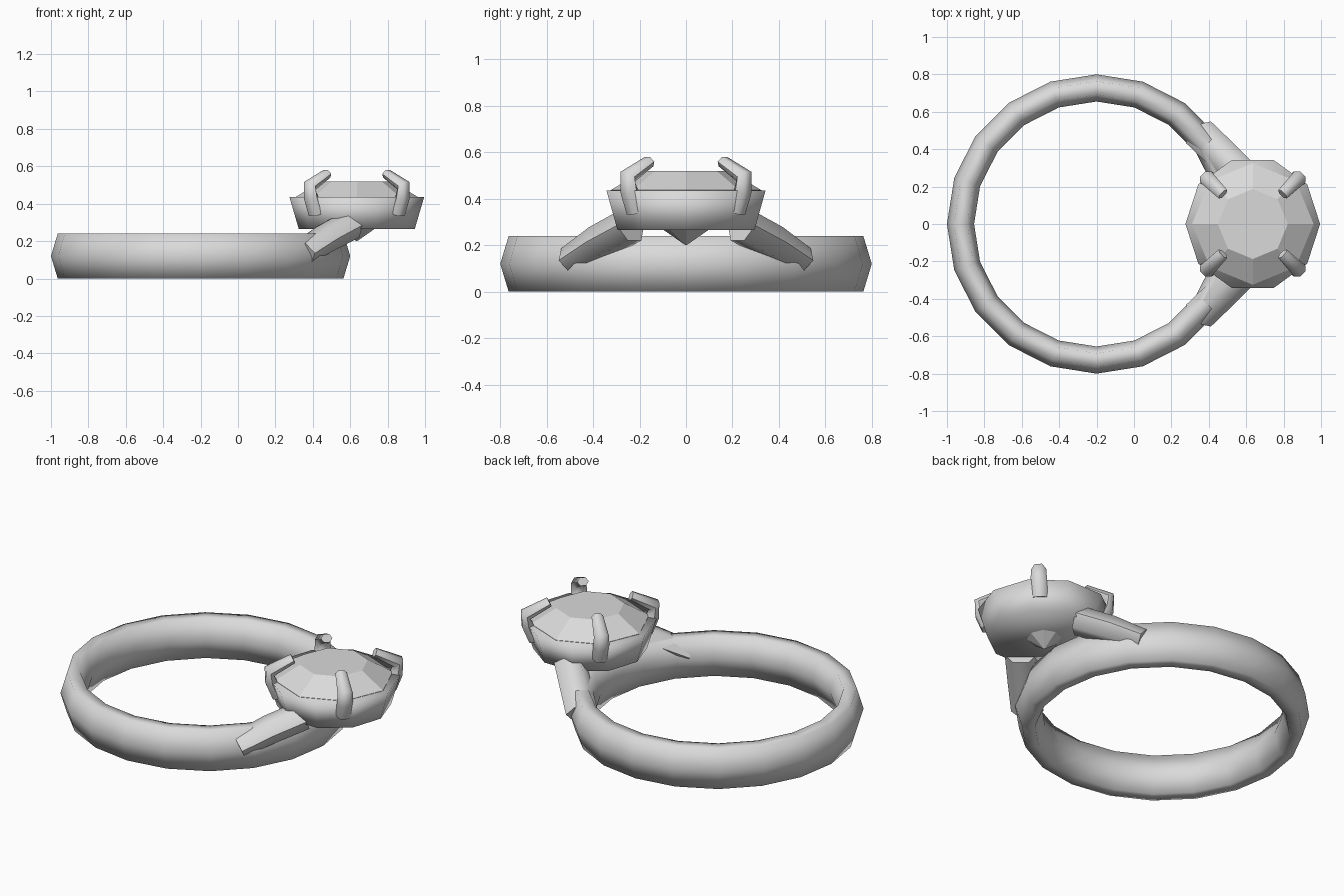
import bpy, bmesh, math
from mathutils import Vector

if "Cube" in bpy.data.objects:
    bpy.data.objects.remove(bpy.data.objects["Cube"])

metal = bpy.data.materials.new("plain grey")
metal.diffuse_color = (0.7, 0.7, 0.7, 1)
metal.use_nodes = True
metal.node_tree.nodes["Principled BSDF"].inputs["Base Color"].default_value = metal.diffuse_color
GX = 0.635  # centre of the stone


def finish(name, bm, smooth=None):
    """Store a bmesh as an object; smooth = sharpest angle kept smooth."""
    bmesh.ops.recalc_face_normals(bm, faces=bm.faces)
    me = bpy.data.meshes.new(name)
    for f in bm.faces:
        f.smooth = smooth is not None
    bm.to_mesh(me)
    bm.free()
    if smooth is not None and smooth < 180:
        me.set_sharp_from_angle(angle=math.radians(smooth))
    me.materials.append(metal)
    ob = bpy.data.objects.new(name, me)
    bpy.context.collection.objects.link(ob)
    return ob


def bridge(bm, loops, closed=False):
    """Join successive vertex loops with quads."""
    n = len(loops[0])
    for k in range(len(loops) if closed else len(loops) - 1):
        a, b = loops[k], loops[(k + 1) % len(loops)]
        for i in range(n):
            j = (i + 1) % n
            bm.faces.new((a[i], a[j], b[j], b[i]))


def lathe(name, cx, sides, profile, closed=False, smooth=None):
    """Spin (radius, z) points round a vertical axis."""
    bm = bmesh.new()
    loops = [[bm.verts.new((cx + r * math.cos(2 * math.pi * i / sides),
                            r * math.sin(2 * math.pi * i / sides), z))
              for i in range(sides)] for r, z in profile]
    bridge(bm, loops, closed)
    if not closed:
        bm.faces.new(loops[0])
        bm.faces.new(loops[-1])
    return finish(name, bm, smooth)


def bar(name, path, side, radii, sides=6):
    """Sweep a polygon section along a path; radii = (across, thick)."""
    bm = bmesh.new()
    pts = [Vector(p) for p in path]
    side = Vector(side).normalized()
    loops = []
    for k, p in enumerate(pts):
        t = (pts[min(k + 1, len(pts) - 1)] - pts[max(k - 1, 0)]).normalized()
        up = t.cross(side).normalized()
        w, h = radii[k]
        loops.append([bm.verts.new(p + side * w * math.cos(2 * math.pi * i / sides)
                                   + up * h * math.sin(2 * math.pi * i / sides))
                      for i in range(sides)])
    bridge(bm, loops)
    bm.faces.new(loops[0])
    bm.faces.new(loops[-1])
    return finish(name, bm, 61)


# Band: twenty segments with a tall six-sided section
section = [(0.7275 + 0.0725 * math.cos(math.pi * k / 3),
            0.12 + 0.12 * math.sin(math.pi * k / 3) / math.sin(math.pi / 3))
           for k in range(6)]
lathe("band", -0.2, 20, section, closed=True, smooth=180)

# Seat: ten-sided tapered cup
lathe("seat", GX, 10, [(0.31, 0.265), (0.36, 0.435)], smooth=180)

# Stone: eight-sided cut with flat table and pointed base
lathe("stone", GX, 8, [(0.002, 0.2), (0.325, 0.425), (0.325, 0.437), (0.187, 0.52)])

# Shoulders joining the band to the seat
for sy, label in ((1, "back"), (-1, "front")):
    bar(label + "_shoulder",
        [(0.345, 0.49 * sy, 0.135), (0.47, 0.37 * sy, 0.215), (0.60, 0.24 * sy, 0.285)],
        (0.75, 0.66 * sy, 0), [(0.088, 0.066), (0.088, 0.078), (0.088, 0.08)])

# Four prongs bending in over the stone
for sx, ew in ((1, "right"), (-1, "left")):
    for sy, ns in ((1, "back"), (-1, "front")):
        d = math.sqrt(0.5)
        path = [(GX + sx * r * d, sy * r * d, z)
                for r, z in ((0.31, 0.345), (0.345, 0.43), (0.355, 0.495), (0.225, 0.56))]
        bar(f"{ns}_{ew}_prong", path, (-sx * sy, 1, 0),
            [(0.045, 0.036), (0.045, 0.036), (0.042, 0.036), (0.032, 0.026)])
